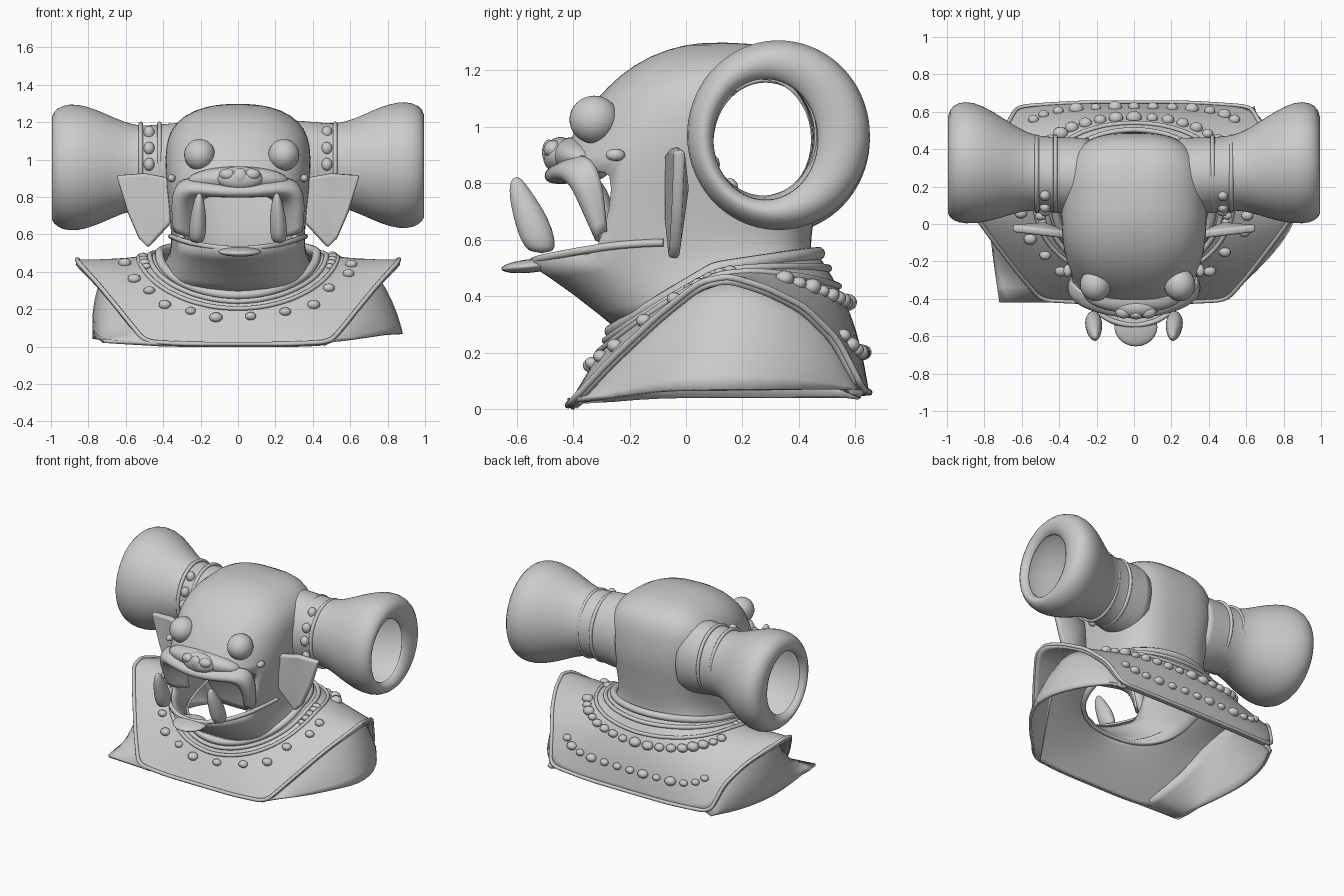
import bpy, bmesh, math, random
from mathutils import Vector, Matrix

if "Cube" in bpy.data.objects:
    bpy.data.objects.remove(bpy.data.objects["Cube"])
random.seed(4)


def finish(name, bm, subsurf=0, thick=0.0):
    bmesh.ops.recalc_face_normals(bm, faces=bm.faces)
    me = bpy.data.meshes.new(name)
    bm.to_mesh(me)
    bm.free()
    me.shade_smooth()
    ob = bpy.data.objects.new(name, me)
    bpy.context.collection.objects.link(ob)
    if subsurf:
        m = ob.modifiers.new("smooth", 'SUBSURF')
        m.levels = m.render_levels = subsurf
        m.boundary_smooth = 'PRESERVE_CORNERS'
    if thick:
        m = ob.modifiers.new("shell", 'SOLIDIFY')
        m.thickness, m.offset = thick, -1
    return ob


def loft(rows, closed=True, skip=lambda r, k: False):
    bm = bmesh.new()
    vs = [[bm.verts.new(p) for p in row] for row in rows]
    n = len(rows[0])
    for r in range(len(rows) - 1):
        for k in range(n if closed else n - 1):
            if not skip(r, k):
                j = (k + 1) % n
                bm.faces.new((vs[r][k], vs[r][j], vs[r + 1][j], vs[r + 1][k]))
    return bm, vs


def blobs(name, items, seg=20):
    # items: (centre, radii, x tilt) ellipsoids in one object
    bm = bmesh.new()
    for c, r, tilt in items:
        mat = Matrix.Translation(c) @ Matrix.Rotation(tilt, 4, 'X') @ Matrix.Diagonal((*r, 1))
        bmesh.ops.create_uvsphere(bm, u_segments=seg, v_segments=seg // 2, radius=1, matrix=mat)
    return finish(name, bm)


def tube(name, pts, r, cyclic=False):
    cu = bpy.data.curves.new(name, 'CURVE')
    cu.dimensions, cu.bevel_depth, cu.bevel_resolution = '3D', r, 3
    cu.use_fill_caps = True
    cu.resolution_u = 6
    sp = cu.splines.new('NURBS')
    sp.points.add(len(pts) - 1)
    for p, co in zip(sp.points, pts):
        p.co = (*co, 1)
    sp.order_u, sp.use_endpoint_u, sp.use_cyclic_u = 3, not cyclic, cyclic
    ob = bpy.data.objects.new(name, cu)
    bpy.context.collection.objects.link(ob)


def mirrored(pts):
    # path given from the right end to the centre line
    return pts + [(-x, y, z) for x, y, z in pts[-2::-1]]


# Hollow head: tilted rings (front y, front z, back y, back z, half width)
N = 48
RINGS = [(-.23, .27, .45, .50, .41), (-.40, .41, .44, .57, .36), (-.56, .515, .45, .65, .355),
         (-.47, .70, .47, .80, .37), (-.475, .83, .49, .90, .385), (-.415, .95, .49, 1.0, .39),
         (-.35, 1.06, .48, 1.1, .385), (-.28, 1.14, .46, 1.18, .36), (-.19, 1.22, .4, 1.25, .29),
         (-.06, 1.28, .30, 1.285, .18), (.06, 1.3, .2, 1.297, .07)]


def power(v, e):
    return math.copysign(abs(v) ** (2 / e), v)


rows = []
for i, (fy, fz, by, bz, w) in enumerate(RINGS):
    row = []
    for k in range(N):
        a = 2 * math.pi * k / N
        e = (2.1 if i in (1, 2) else 2.4) if math.cos(a) > 0 else 3.0   # squarer at the back
        f = (1 - power(math.cos(a), e)) / 2
        row.append((w * power(math.sin(a), e), fy + (by - fy) * f, fz + (bz - fz) * f))
    rows.append(row)
bm, vs = loft(rows, skip=lambda r, k: r in (2, 3) and (k < 8 or k >= N - 8))   # open mouth
bm.faces.new(vs[-1])
head = finish("head", bm, 1, .025)

# Bore that runs through both horns and the head
bm = bmesh.new()
bmesh.ops.create_cone(bm, cap_ends=True, segments=40, radius1=1, radius2=1, depth=1.2,
                      matrix=Matrix.Translation((0, .265, .955)) @ Matrix.Diagonal((1, .178, .212, 1))
                      @ Matrix.Rotation(math.pi / 2, 4, 'Y'))
cutter = finish("bore_cutter", bm)
cutter.hide_render = True
cutter.display_type = 'WIRE'
m = head.modifiers.new("bore", 'BOOLEAN')
m.object, m.operation, m.solver = cutter, 'DIFFERENCE', 'EXACT'

# Hollow trumpet horns: (x, centre y, centre z, radius y, radius z), base to rolled-in rim
HORN = [(.24, .255, .96, .205, .25), (.32, .255, .96, .208, .25), (.42, .262, .965, .203, .235),
        (.50, .27, .968, .20, .225), (.57, .28, .97, .207, .23), (.66, .295, .97, .245, .265),
        (.76, .312, .97, .295, .312), (.86, .328, .97, .328, .342), (.94, .328, .97, .325, .335),
        (.99, .325, .97, .29, .30), (1.0, .305, .962, .235, .255), (.975, .285, .955, .195, .222),
        (.955, .282, .955, .185, .214)]
for side, label in ((1, "right"), (-1, "left")):
    rows = [[(side * x, cy + ry * math.cos(a), cz + rz * math.sin(a) - (.012 if side < 0 else 0))
             for a in (2 * math.pi * k / 40 for k in range(40))] for x, cy, cz, ry, rz in HORN]
    finish(label + "_horn", loft(rows)[0], 1, .015)
    # Raised band and studs at the horn base
    for bx in (.42, .52):
        tube(label + "_horn_band", [(side * bx, .268 + .2 * math.cos(a), .965 + .228 * math.sin(a))
             for a in (math.pi * k / 12 for k in range(24))], .012, True)
    blobs(label + "_horn_studs", [((side * .475, .27 + .2 * math.cos(a), .965 + .222 * math.sin(a)),
          (.03, .03, .035), 0) for a in (2.2, 2.7, 3.1, 3.6, 4.1)], 12)
    # Flat pointed ears
    bm = bmesh.new()
    outline = [(.36, .90), (.5, .925), (.65, .915), (.59, .72), (.53, .58), (.48, .53), (.36, .66)]
    front = [bm.verts.new((side * x, -.06 + .12 * (x - .36), z)) for x, z in outline]
    mid = bm.verts.new((side * .48, -.01, .78))
    for i, v in enumerate(front):
        bm.faces.new((v, front[(i + 1) % len(front)], mid))
    ear = finish(label + "_ear", bm, 0, .04)
    ear.modifiers["shell"].offset = 0
    b = ear.modifiers.new("round", 'BEVEL')
    b.width, b.segments = .012, 2
    # Tusks: tapered loft leaning forward
    tusk = [(.55, -.51, .035), (.60, -.525, .05), (.68, -.55, .048), (.75, -.58, .036),
            (.80, -.597, .022), (.822, -.60, .008)]
    rows = [[(side * (.22 - .05 * (z - .55)) + r * .95 * math.cos(a), y + r * 1.3 * math.sin(a), z)
             for a in (2 * math.pi * k / 16 for k in range(16))] for z, y, r in tusk]
    bm, vs = loft(rows)
    bm.faces.new(vs[0])
    bm.faces.new(vs[-1])
    finish(label + "_tusk", bm, 1)

# Face details
blobs("eyes", [((s * .225 + .02, -.325, 1.025), (.083, .088, .085), 0) for s in (1, -1)], 32)
blobs("muzzle", [((0, -.37, .885), (.27, .11, .075), -.3)], 32)
blobs("nose", [((.01, -.45, .90), (.125, .055, .065), -.3), ((.075, -.47, .92), (.045, .035, .032), 0),
               ((-.055, -.47, .92), (.045, .035, .032), 0), ((.01, -.485, .91), (.04, .025, .045), 0)])
blobs("cheek_marks", [((s * .355, -.25, .9), (.022, .035, .022), 0) for s in (1, -1)], 12)

# Broad upper lip: a folded sheet from the cheek over the lip and into the mouth
LIP = [[(.335, -.28, .63), (.345, -.29, .77), (.335, -.32, .88), (.26, -.38, .91), (.13, -.44, .87), (0, -.46, .86)],
       [(.355, -.31, .62), (.37, -.35, .76), (.35, -.39, .86), (.26, -.43, .885), (.13, -.49, .86), (0, -.50, .85)],
       [(.32, -.33, .60), (.335, -.39, .73), (.32, -.43, .82), (.25, -.475, .84), (.13, -.50, .82), (0, -.51, .81)],
       [(.27, -.31, .59), (.28, -.36, .70), (.27, -.40, .78), (.21, -.44, .80), (.12, -.46, .79), (0, -.47, .79)],
       [(.21, -.24, .58), (.21, -.26, .68), (.20, -.28, .76), (.17, -.31, .80), (.1, -.33, .81), (0, -.34, .81)]]
finish("upper_lip", loft([mirrored(r) for r in LIP], closed=False)[0], 2, .015)
tube("jaw_rim", mirrored([(.36, -.08, .59), (.345, -.22, .585), (.28, -.38, .56), (.16, -.51, .535),
                          (0, -.55, .52)]), .014)
blobs("tongue", [((.01, -.55, .507), (.115, .105, .024), .1)], 24)

# Draped cape: outer edge from front centre round to back centre
EDGE = [(0, -.42, .01), (.25, -.42, .01), (.5, -.41, .02), (.62, -.27, .17), (.75, -.1, .33),
        (.86, .05, .45), (.87, .15, .47), (.83, .28, .43), (.76, .42, .36), (.68, .54, .24),
        (.63, .63, .06), (.3, .65, .05), (0, .65, .05)]


def hem(s):
    s = (s + 12) % 24 - 12
    i = min(int(abs(s)), 11)
    p = Vector(EDGE[i]).lerp(Vector(EDGE[i + 1]), abs(s) - i)
    p.x *= -1 if s < 0 else 1
    return p


def cape(s, t, lift=0.0):
    # s: -12..12 round the neck (0 = front), t: 0 neck .. 1 hem; inner lines are rounder
    w = 1.3 * (1 - t)
    h = (hem(s - 2 * w) + hem(s - w) + hem(s) + hem(s + w) + hem(s + 2 * w)) / 5
    a = math.radians(-90 + 15 * s)
    up, cs = math.sin(a), math.cos(a)
    neck = Vector((.41 * cs, .1 + .36 * up, .5 + (.06 if up > 0 else .22) * up))
    bulge = math.sin(math.pi * t) * max(0, up)
    return neck.lerp(h, t) + Vector((0, .03 * bulge + lift * up * .7, .03 * bulge + lift * .7))


LOOP = [-12 + .5 * k for k in range(48)]
for p in (1,):
    finish("cape", loft([[cape(s, t / 8) for s in LOOP] for t in range(9)])[0], 1, .025)
for t, r in ((.03, .024), (.16, .014), (.3, .012)):
    tube("cape_ridge", [cape(s, t, .003) for s in LOOP], r, True)
tube("cape_hem", [cape(s, .985) for s in LOOP], .012, True)


# Studs sewn on the cape in rows, front then back
def stud(s, t, r):
    k = random.uniform(.8, 1.15) * r
    return (cape(s, t, .003), (k * 1.15, k, k * .85), random.uniform(-.3, .3))


studs = [stud(d * (.5 + .95 * k) + random.uniform(-.2, .2), random.uniform(.44, .54), .028)
         for k in range(6) for d in (1, -1)]
studs += [stud(d * (5 + .35 * k), .24, .024) for k in range(5) for d in (1, -1)]
studs += [stud(d * (8 + .5 * k), .42, .032) for k in range(9) for d in (1, -1)]
studs += [stud(d * (9.6 + .4 * k), .75, .03) for k in range(7) for d in (1, -1)]
blobs("cape_studs", studs, 14)

# Shoulder cloth hanging under the cape arch: (y, top x, top z, bottom x)
RIGHT = [(-.40, .46, .015, .50), (-.25, .54, .17, .66), (-.1, .62, .33, .80), (.03, .66, .44, .87),
         (.15, .70, .47, .89), (.3, .70, .44, .86), (.45, .66, .35, .78), (.56, .61, .22, .68), (.62, .58, .06, .63)]
LEFT = [(-.42, .40, .015, .72), (-.25, .54, .17, .745), (-.1, .62, .33, .765), (.03, .66, .44, .775),
        (.15, .70, .47, .78), (.3, .70, .44, .76), (.45, .66, .35, .72), (.56, .61, .22, .66), (.62, .58, .06, .63)]
for label, side, prof in (("right", 1, RIGHT), ("left", -1, LEFT)):
    rows = []
    for f in (0, .35, .7, 1):
        rows.append([(side * (xt + (xb - xt) * f + .04 * math.sin(math.pi * f) * (zt > .1)), y,
                      zt + (.04 - zt) * f + .03 * (side > 0 and f == 1 and y > -.2))
                     for y, xt, zt, xb in prof])
    finish(label + "_shoulder_cloth", loft(rows, closed=False)[0], 1, .02)
